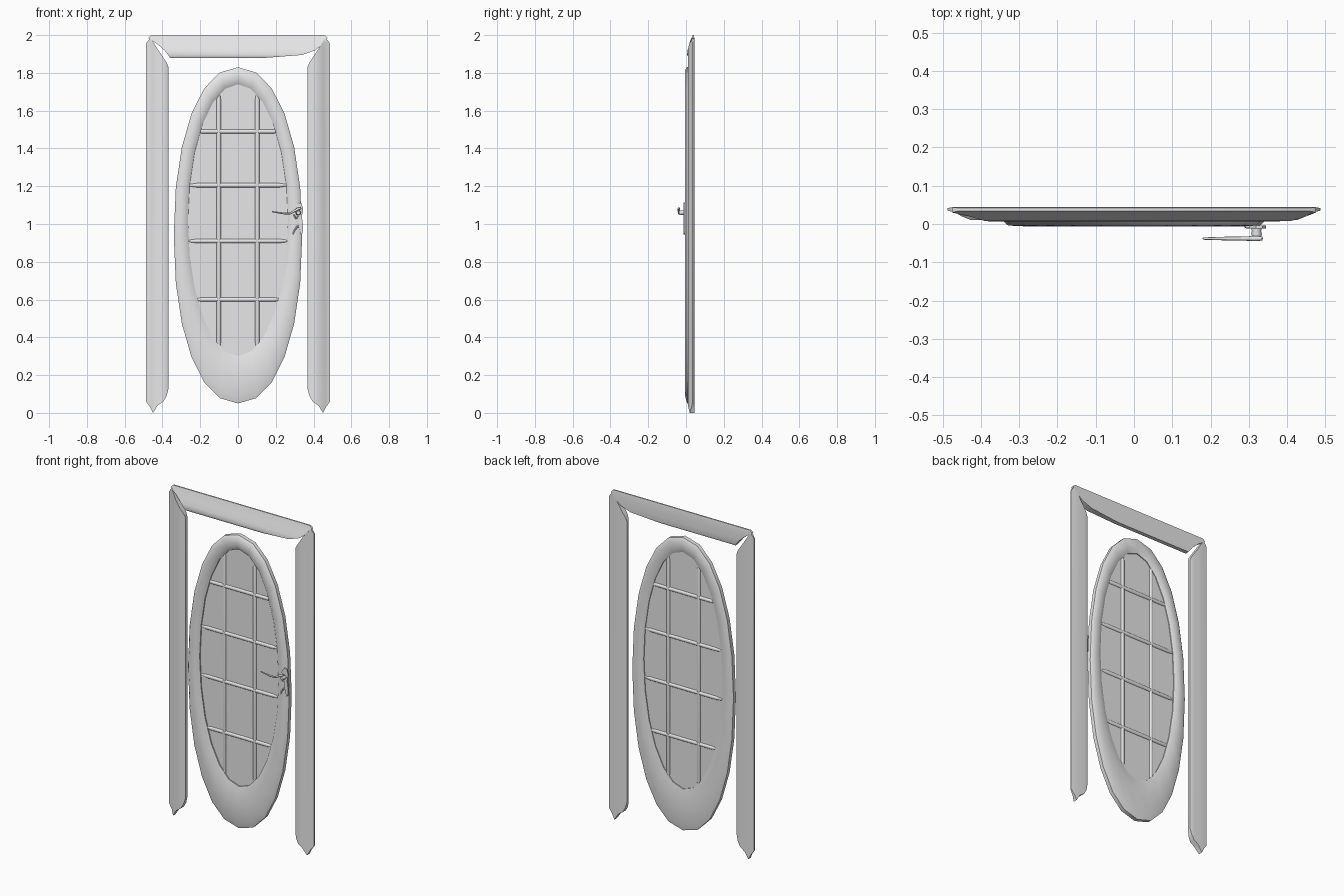
import bpy, bmesh
from math import sin, cos, pi, radians
from mathutils import Vector

cube = bpy.data.objects.get("Cube")
if cube:
    bpy.data.objects.remove(cube, do_unlink=True)

grey = bpy.data.materials.new("plain_grey")
grey.use_nodes = True
grey.diffuse_color = (0.8, 0.8, 0.8, 1)
grey.node_tree.nodes["Principled BSDF"].inputs["Base Color"].default_value = (0.8, 0.8, 0.8, 1)


def finish(name, bm, angle=40):
    """Turn a bmesh into a named, shaded object."""
    bmesh.ops.recalc_face_normals(bm, faces=bm.faces)
    mesh = bpy.data.meshes.new(name)
    bm.to_mesh(mesh)
    bm.free()
    mesh.materials.append(grey)
    obj = bpy.data.objects.new(name, mesh)
    bpy.context.collection.objects.link(obj)
    bpy.ops.object.select_all(action='DESELECT')
    obj.select_set(True)
    bpy.context.view_layer.objects.active = obj
    bpy.ops.object.shade_smooth_by_angle(angle=radians(angle))
    return obj


def loft(bm, loops, wrap=False, caps=True):
    """Join closed loops of points with quads."""
    rings = [[bm.verts.new(p) for p in loop] for loop in loops]
    pairs = list(zip(rings, rings[1:])) + ([(rings[-1], rings[0])] if wrap else [])
    for a, b in pairs:
        for i in range(len(a)):
            j = (i + 1) % len(a)
            bm.faces.new((a[i], a[j], b[j], b[i]))
    if caps and not wrap:
        bm.faces.new(rings[0])
        bm.faces.new(rings[-1])


def moulding(name, stations, place):
    """Each station: position across, front y, back y, start and end along."""
    bm = bmesh.new()
    loft(bm, [[place(a, f, lo), place(a, f, hi), place(a, b, hi), place(a, b, lo)]
              for a, f, b, lo, hi in stations])
    return finish(name, bm, 50)


def tube(name, points, radii, sides=8):
    """Round tapering bar through points."""
    bm = bmesh.new()
    pts = [Vector(p) for p in points]
    loops = []
    for i, p in enumerate(pts):
        d = (pts[min(i + 1, len(pts) - 1)] - pts[max(i - 1, 0)]).normalized()
        ref = Vector((0, 0, 1)) if abs(d.y) > 0.9 else Vector((0, 1, 0))
        u = d.cross(ref).normalized()
        v = d.cross(u)
        loops.append([p + radii[i] * (u * cos(2 * pi * k / sides) + v * sin(2 * pi * k / sides))
                      for k in range(sides)])
    loft(bm, loops)
    return finish(name, bm, 60)


def oval(width, height, mid, power, n=24):
    """Slightly squared oval in x and z."""
    def s(c):
        return (abs(c) ** (2 / power)) * (1 if c >= 0 else -1)
    return [(width * s(sin(2 * pi * k / n)), mid + height * s(cos(2 * pi * k / n)))
            for k in range(n)]


# Side frame posts, mitred at the top and worn to a point at the foot
post = [(0.487, 0.035, 0.042, 0.06, 1.955), (0.465, 0.029, 0.044, 0.03, 1.985),
        (0.45, 0.02, 0.045, 0.0, 1.965), (0.425, 0.010, 0.045, 0.04, 1.925),
        (0.395, 0.011, 0.045, 0.06, 1.88), (0.378, 0.016, 0.043, 0.09, 1.855),
        (0.368, 0.024, 0.040, 0.13, 1.83)]
for side, name in ((1, "left_post"), (-1, "right_post")):
    moulding(name, post, lambda a, y, t: (side * a, y, t))

# Header across the top, with one corner cut back
header = [(2.0, 0.034, 0.042, -0.46, 0.46), (1.985, 0.03, 0.044, -0.475, 0.475),
          (1.955, 0.02, 0.045, -0.43, 0.45), (1.92, 0.008, 0.045, -0.39, 0.41),
          (1.895, 0.006, 0.044, -0.37, 0.34), (1.88, 0.014, 0.038, -0.36, 0.15)]
moulding("header", header, lambda a, y, t: (t, y, a))

# Oval door rim, deeper at the foot
outer = oval(0.34, 0.89, 0.94, 2.15)
inner = oval(0.265, 0.72, 1.02, 2.0)
section = [(0, 0.006), (0.15, -0.004), (0.7, -0.006), (1, 0.01),
           (1, 0.028), (0.7, 0.038), (0.15, 0.037), (0, 0.03)]
bm = bmesh.new()
loft(bm, [[(o[0] + (i[0] - o[0]) * t, y, o[1] + (i[1] - o[1]) * t)
           for o, i in zip(outer, inner)] for t, y in section], wrap=True)
finish("door_rim", bm, 45)

# Flat panel behind the bars
bm = bmesh.new()
loft(bm, [[(x, y, z) for x, z in inner] for y in (0.017, 0.023)])
finish("door_panel", bm, 30)

# Glazing bars
bar = (0.006, 0.012, 0.012, 0.006)
for side, name in ((1, "left_upright_bar"), (-1, "right_upright_bar")):
    x = side * 0.102
    tube(name, [(x, 0.02, z) for z in (0.34, 0.37, 1.66, 1.7)], bar)
for k, (z, w) in enumerate(((0.6, 0.23), (0.91, 0.26), (1.205, 0.26), (1.49, 0.225))):
    tube(f"cross_bar_{k + 1}", [(x, 0.02, z) for x in (-w, 0.04 - w, w - 0.04, w)], bar)

# Handle: back plate, curled ends, stem and lever
plate = [(0.30, 1.085), (0.318, 1.113), (0.336, 1.11), (0.345, 1.08), (0.338, 1.04),
         (0.345, 0.99), (0.342, 0.95), (0.332, 0.945), (0.323, 0.99), (0.318, 1.04)]
bm = bmesh.new()
loft(bm, [[(x, y, z) for x, z in plate] for y in (-0.012, -0.004)])
finish("handle_plate", bm, 30)
for name, pts in (("lower_curl", ((0.33, 0.99), (0.312, 0.985), (0.298, 0.965), (0.29, 0.945))),
                  ("upper_curl", ((0.325, 1.04), (0.305, 1.03), (0.295, 1.05), (0.305, 1.06)))):
    tube(name, [(x, -0.008, z) for x, z in pts], (0.005, 0.005, 0.004, 0.002), 6)
tube("handle_stem", [(0.32, y, 1.06) for y in (-0.004, -0.018, -0.026, -0.038)],
     (0.016, 0.012, 0.014, 0.01), 10)
lever = [(0.335, 1.085), (0.318, 1.08), (0.3, 1.07), (0.275, 1.056),
         (0.245, 1.056), (0.215, 1.06), (0.18, 1.066)]
tube("handle_lever", [(x, -0.038, z) for x, z in lever],
     (0.005, 0.007, 0.006, 0.005, 0.005, 0.004, 0.003))
